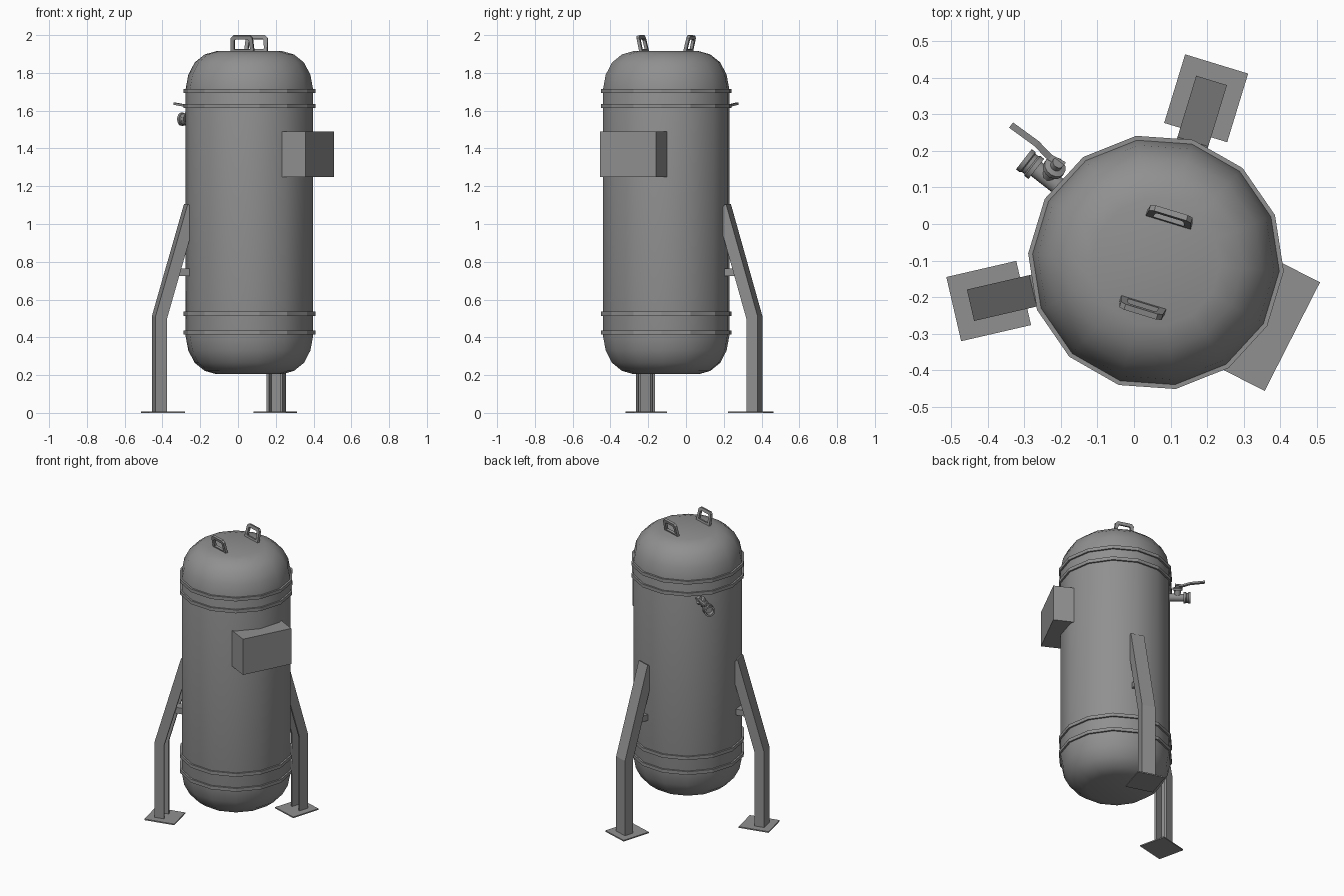
import bpy, bmesh
from math import radians, sin, cos, pi
from mathutils import Matrix, Vector

if "Cube" in bpy.data.objects:
    bpy.data.objects.remove(bpy.data.objects["Cube"])

CX, CY, SIDES, PHASE = 0.06, -0.105, 14, radians(-4)

# dark grey paint
PAINT = bpy.data.materials.new("dark_grey")
PAINT.diffuse_color = (0.28, 0.28, 0.28, 1)
PAINT.use_nodes = True
PAINT.node_tree.nodes["Principled BSDF"].inputs["Base Color"].default_value = PAINT.diffuse_color


def frame(deg):
    """Local frame on the tank axis: x = outward, y = tangent, z = up."""
    return Matrix.Translation((CX, CY, 0)) @ Matrix.Rotation(radians(deg), 4, 'Z')


def finish(name, bm, m, smooth=None):
    bmesh.ops.recalc_face_normals(bm, faces=bm.faces)
    bm.transform(m)
    me = bpy.data.meshes.new(name)
    bm.to_mesh(me)
    bm.free()
    me.materials.append(PAINT)
    ob = bpy.data.objects.new(name, me)
    bpy.context.collection.objects.link(ob)
    if smooth:
        bpy.ops.object.select_all(action='DESELECT')
        ob.select_set(True)
        bpy.context.view_layer.objects.active = ob
        bpy.ops.object.shade_smooth_by_angle(angle=radians(smooth))
    return ob


def skin(bm, rings, closed=False):
    """Join vertex rings with quads, capping the ends unless closed."""
    pairs = list(zip(rings, rings[1:] + rings[:1]))
    for a, b in pairs if closed else pairs[:-1]:
        for i in range(len(a)):
            j = (i + 1) % len(a)
            bm.faces.new((a[i], a[j], b[j], b[i]))
    if not closed:
        bm.faces.new(rings[0])
        bm.faces.new(rings[-1])


def revolve(name, profile, m, sides=SIDES, phase=PHASE, smooth=None, closed=False):
    """Spin (radius, height) points about local z."""
    bm = bmesh.new()
    skin(bm, [[bm.verts.new((r * cos(phase + 2 * pi * i / sides),
                             r * sin(phase + 2 * pi * i / sides), z))
               for i in range(sides)] for r, z in profile], closed)
    return finish(name, bm, m, smooth)


def prisms(name, parts, m):
    """Each part is (outline in x-z, y0, y1), extruded along local y."""
    bm = bmesh.new()
    for poly, y0, y1 in parts:
        skin(bm, [[bm.verts.new((x, y, z)) for x, z in poly] for y in (y0, y1)])
    return finish(name, bm, m)


def rect(x0, x1, z0, z1):
    return [(x0, z0), (x1, z0), (x1, z1), (x0, z1)]


# tank body with domed ends
dome = [(0.175, 0.205), (0.237, 0.1875), (0.29, 0.145), (0.324, 0.08), (0.339, 0.0)]
profile = [(r, 0.41 - h) for r, h in dome] + [(r, 1.71 + h) for r, h in dome[::-1]]
revolve("tank_body", profile, frame(0), smooth=40)

# raised bands
for i, z in enumerate((0.425, 0.525, 1.625, 1.705)):
    revolve(f"tank_band_{i + 1}", rect(0.325, 0.350, z - 0.011, z + 0.011),
            frame(0), closed=True)

# legs: bent channels open toward the tank, with foot plate and strut
side = [(0.457, 0.008), (0.52, 0.008), (0.52, 0.51), (0.345, 1.105),
        (0.325, 1.09), (0.325, 0.95), (0.457, 0.50)]
web = [(0.508, 0.008), (0.52, 0.008), (0.52, 0.51), (0.345, 1.105),
       (0.333, 1.10), (0.508, 0.508)]
for n, deg in (("back", 73), ("left", 193)):
    m = frame(deg)
    prisms(f"{n}_leg", [(web, -0.044, 0.044), (side, -0.044, -0.032),
                        (side, 0.032, 0.044)], m)
    prisms(f"{n}_foot_plate", [(rect(0.371, 0.567, 0, 0.008), -0.09, 0.09)], m)
    prisms(f"{n}_leg_strut", [(rect(0.32, 0.425, 0.725, 0.765), -0.031, 0.031)], m)

# control box
prisms("control_box", [(rect(0.27, 0.424, 1.25, 1.49), -0.178, 0.155)], frame(-27))


# lifting lugs: tilted frames with chamfered corners
def lug_outline(wb, wt, z0, z1, c):
    half = [(wb, z0), (wb, z0 + c), (wt, z1 - c), (wt - c, z1)]
    return half + [(-y, z) for y, z in half[::-1]]


for n, deg in (("back", 73), ("front", 253)):
    bm = bmesh.new()
    outer = lug_outline(0.064, 0.060, -0.01, 0.090, 0.014)
    inner = lug_outline(0.044, 0.040, 0.016, 0.070, 0.006)
    skin(bm, [[bm.verts.new((x, y, z)) for y, z in pts] for pts, x in
              ((outer, -0.008), (outer, 0.008), (inner, 0.008), (inner, -0.008))], True)
    tilt = Matrix.Translation((0.121, 0, 1.91)) @ Matrix.Rotation(radians(13), 4, 'Y')
    finish(f"{n}_lifting_lug", bm, frame(deg) @ tilt)

# valve: outlet pipe, tilted stem and lever
vm = frame(142)
pipe = vm @ Matrix.Translation((0, 0, 1.555)) @ Matrix.Rotation(pi / 2, 4, 'Y')
revolve("valve_pipe", [(0.024, 0.31), (0.024, 0.415), (0.035, 0.415), (0.035, 0.428),
        (0.031, 0.432), (0.031, 0.442), (0.035, 0.445), (0.035, 0.458), (0.024, 0.458),
        (0.024, 0.43)], pipe, sides=16, smooth=30)
stem_dir = Vector((0.0, -0.05, 0.065))
stem = (vm @ Matrix.Translation((0.378, 0, 1.555))
        @ stem_dir.to_track_quat('Z', 'Y').to_matrix().to_4x4())
revolve("valve_stem", [(0.02, 0.0), (0.02, 0.042), (0.031, 0.046), (0.031, 0.06),
        (0.016, 0.064), (0.016, 0.082)], stem, sides=14, smooth=30)

bm = bmesh.new()
path = [(0.362, -0.055, 1.610), (0.404, -0.048, 1.610), (0.425, -0.05, 1.616),
        (0.455, -0.055, 1.624), (0.543, -0.052, 1.637)]
skin(bm, [[bm.verts.new((x, y + dy, z + dz)) for dy, dz in rect(-0.009, 0.009, -0.006, 0.006)]
          for x, y, z in path])
finish("valve_lever", bm, vm)
